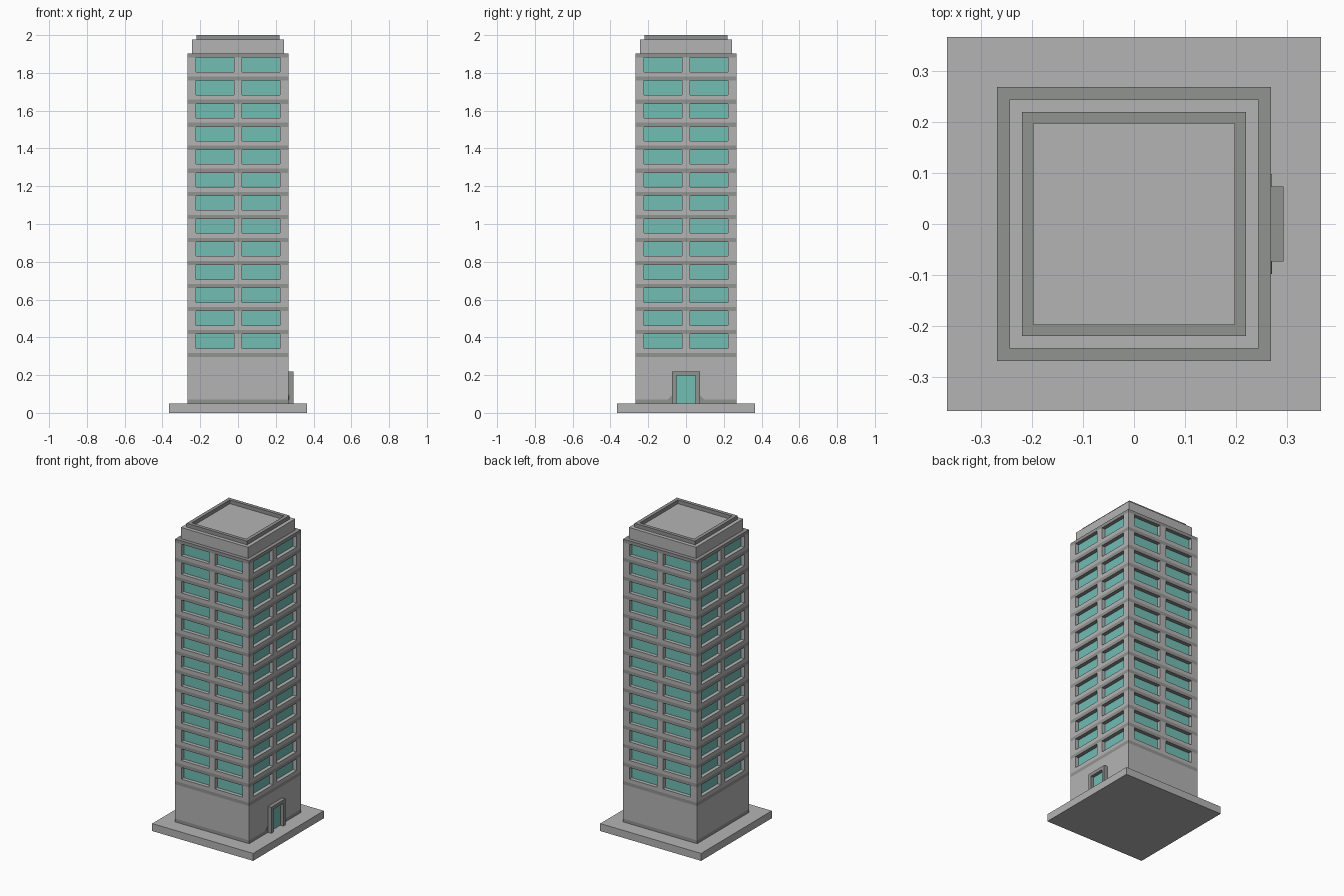
import bpy, bmesh
from mathutils import Matrix, Vector
from math import pi

cube = bpy.data.objects.get("Cube")
if cube:
    bpy.data.objects.remove(cube, do_unlink=True)

U = 2 / 82          # building module
FLOORS = 13


def material(name, rgb):
    m = bpy.data.materials.new(name)
    m.use_nodes = True
    m.diffuse_color = (*rgb, 1)
    bsdf = next(n for n in m.node_tree.nodes if n.type == 'BSDF_PRINCIPLED')
    bsdf.inputs["Base Color"].default_value = (*rgb, 1)
    return m


WALL, TRIM, GLASS = 0, 1, 2
MATS = [material("light grey concrete", (0.456, 0.456, 0.456)),
        material("dark grey trim", (0.283, 0.292, 0.285)),
        material("teal glass", (0.165, 0.509, 0.456))]


def finish(name, bm):
    bmesh.ops.remove_doubles(bm, verts=bm.verts, dist=1e-5)
    bmesh.ops.recalc_face_normals(bm, faces=bm.faces)
    me = bpy.data.meshes.new(name)
    bm.to_mesh(me)
    bm.free()
    for m in MATS:
        me.materials.append(m)
    ob = bpy.data.objects.new(name, me)
    bpy.context.collection.objects.link(ob)
    return ob


def face(bm, pts, mat):
    f = bm.faces.new([bm.verts.new(p) for p in pts])
    f.material_index = mat


def box(name, lo, hi, mat):
    bm = bmesh.new()
    bmesh.ops.create_cube(bm, size=1)
    for v in bm.verts:
        v.co = [(lo[i] + (v.co[i] + 0.5) * (hi[i] - lo[i])) * U for i in range(3)]
    for f in bm.faces:
        f.material_index = mat
    return finish(name, bm)


def prism(name, outline, axis, depth, mat):
    """Extrude a flat outline by depth modules along the axis."""
    bm = bmesh.new()
    face(bm, [Vector(p) * U for p in outline], mat)
    ext = bmesh.ops.extrude_face_region(bm, geom=bm.faces[:])
    verts = [g for g in ext["geom"] if isinstance(g, bmesh.types.BMVert)]
    bmesh.ops.translate(bm, verts=verts, vec=Vector(axis) * depth * U)
    for f in bm.faces:
        f.material_index = mat
    return finish(name, bm)


# Ground slab
box("ground_slab", (-15, -15, 0), (15, 15, 2), WALL)

# Tower: each side is a grid of wall cells, trim bands and recessed windows
R, DEPTH = 11, 1
cols = [-R, -9.1, -0.9, 0.9, 9.1, R]
rows = [(2, 2.9, TRIM), (2.9, 12.1, WALL), (12.1, 13, TRIM)]
for i in range(FLOORS):
    z = 13 + 5 * i
    rows += [(z, z + 1, WALL), (z + 1, z + 4.1, GLASS), (z + 4.1, z + 5, TRIM)]

bm = bmesh.new()
for side in range(4):
    turn = Matrix.Rotation(side * pi / 2, 3, 'Z')

    def quad(pts, mat):
        face(bm, [turn @ (Vector(p) * U) for p in pts], mat)

    for z0, z1, kind in rows:
        for c in range(5):
            a, b = cols[c], cols[c + 1]
            outer = [(a, -R, z0), (b, -R, z0), (b, -R, z1), (a, -R, z1)]
            if kind != GLASS or c % 2 == 0:
                quad(outer, WALL if kind == GLASS else kind)
                continue
            # Window pane with sill, jambs and dark soffit
            inner = [(x, y + DEPTH, zz) for x, y, zz in outer]
            quad(inner, GLASS)
            for k in range(4):
                n = (k + 1) % 4
                quad([outer[k], outer[n], inner[n], inner[k]],
                     TRIM if k == 2 else WALL)
# Roof ledge closing the tower
face(bm, [Vector(p) * U for p in ((-R, -R, 78), (R, -R, 78), (R, R, 78), (-R, R, 78))], TRIM)
finish("tower", bm)

# Roof block and raised rim around the sunken roof
box("roof_block", (-10, -10, 78), (10, 10, 81), WALL)
bm = bmesh.new()
corners = [(-1, -1), (1, -1), (1, 1), (-1, 1)]
for k in range(4):
    p, q = corners[k], corners[(k + 1) % 4]
    for (r0, z0), (r1, z1) in (((9, 81), (9, 82)), ((9, 82), (8.05, 82)), ((8.05, 82), (8.05, 81))):
        face(bm, [Vector((p[0] * r0, p[1] * r0, z0)) * U, Vector((q[0] * r0, q[1] * r0, z0)) * U,
                  Vector((q[0] * r1, q[1] * r1, z1)) * U, Vector((p[0] * r1, p[1] * r1, z1)) * U], TRIM)
finish("roof_rim", bm)

# Doorway on the left side
arch = [(-3, 2), (-3, 9), (3, 9), (3, 2), (2.1, 2), (2.1, 8.1), (-2.1, 8.1), (-2.1, 2)]
prism("door_frame", [(R, y, z) for y, z in arch], (1, 0, 0), 1, TRIM)
box("door_glass", (R, -2.1, 2), (R + 0.1, 2.1, 8.1), GLASS)

# Small corner flares of the base trim beside the door
for s, label in ((1, "back"), (-1, "front")):
    flare = [(3, 2.9), (4, 2.9), (3, 3.9)]
    prism("door_flare_" + label, [(R, s * y, z) for y, z in flare], (1, 0, 0), 0.08, TRIM)
